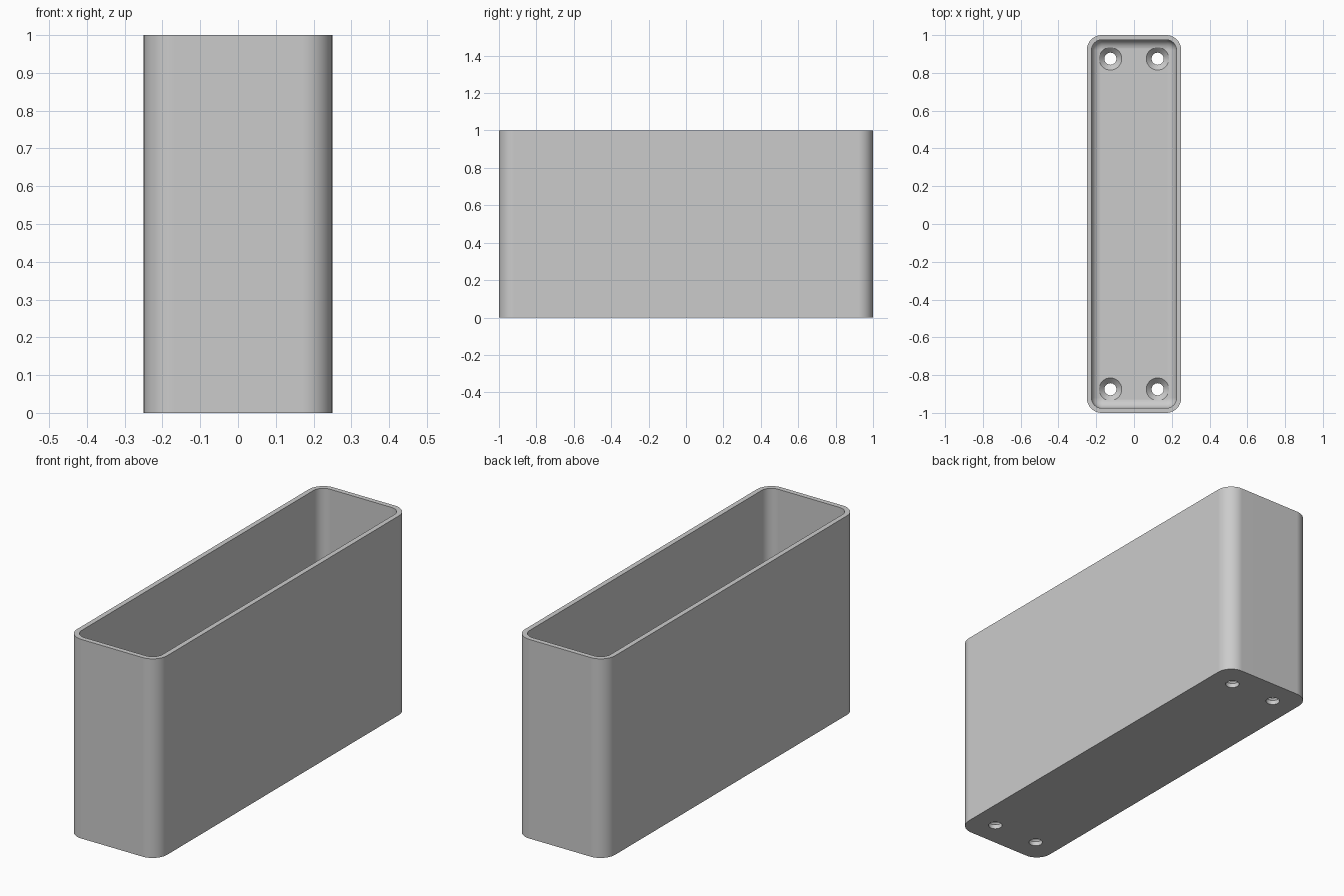
import bpy, bmesh
from math import sin, cos, pi

cube = bpy.data.objects.get("Cube")
if cube:
    bpy.data.objects.remove(cube, do_unlink=True)

grey = bpy.data.materials.new("plain grey")
grey.use_nodes = True
colour = (0.6, 0.6, 0.6, 1)
grey.diffuse_color = colour
grey.node_tree.nodes["Principled BSDF"].inputs["Base Color"].default_value = colour

HALF_X, HALF_Y, HEIGHT, RADIUS = 0.25, 1.0, 1.0, 0.08
WALL, FLOOR, FILLET = 0.025, 0.05, 0.05
STEPS = 10


def make_object(name, bm):
    bmesh.ops.recalc_face_normals(bm, faces=bm.faces)
    mesh = bpy.data.meshes.new(name)
    bm.to_mesh(mesh)
    bm.free()
    mesh.materials.append(grey)
    obj = bpy.data.objects.new(name, mesh)
    bpy.context.collection.objects.link(obj)
    return obj


def loft(bm, rings):
    """Skin a list of point rings and cap both ends."""
    loops = [[bm.verts.new(p) for p in ring] for ring in rings]
    n = len(loops[0])
    for a, b in zip(loops, loops[1:]):
        for i in range(n):
            j = (i + 1) % n
            bm.faces.new((a[i], a[j], b[j], b[i]))
    bm.faces.new(loops[0])
    bm.faces.new(loops[-1])


def rounded_ring(inset, z):
    """Rounded rectangle, inset from the outer wall."""
    r = RADIUS - inset
    points = []
    for corner, (sx, sy) in enumerate([(1, 1), (-1, 1), (-1, -1), (1, -1)]):
        for k in range(STEPS + 1):
            a = (corner + k / STEPS) * pi / 2
            points.append((sx * (HALF_X - RADIUS) + r * cos(a),
                           sy * (HALF_Y - RADIUS) + r * sin(a), z))
    return points


def circle_ring(cx, cy, r, z, n=32):
    return [(cx + r * cos(2 * pi * i / n), cy + r * sin(2 * pi * i / n), z)
            for i in range(n)]


# Open box: outer wall, rim, inner wall, filleted floor
rings = [rounded_ring(0, 0), rounded_ring(0, HEIGHT), rounded_ring(WALL, HEIGHT)]
for k in range(STEPS + 1):
    a = k / STEPS * pi / 2
    rings.append(rounded_ring(WALL + FILLET * (1 - cos(a)),
                              FLOOR + FILLET * (1 - sin(a))))
bm = bmesh.new()
loft(bm, rings)
box = make_object("open_box", bm)

# Countersunk screw holes in the four floor corners
bm = bmesh.new()
for sx in (-1, 1):
    for sy in (-1, 1):
        x, y = sx * 0.125, sy * 0.875
        loft(bm, [circle_ring(x, y, r, z) for r, z in
                  ((0.032, -0.05), (0.032, 0.022), (0.06, FLOOR), (0.06, 0.15))])
cutter = make_object("screw_hole_cutter", bm)
cutter.hide_render = True

cut = box.modifiers.new("screw holes", 'BOOLEAN')
cut.operation = 'DIFFERENCE'
cut.solver = 'EXACT'
cut.object = cutter
bpy.ops.object.select_all(action='DESELECT')
bpy.context.view_layer.objects.active = box
box.select_set(True)
bpy.ops.object.modifier_apply(modifier=cut.name)
bpy.data.objects.remove(cutter, do_unlink=True)

# Smooth rounded surfaces, crisp rim and hole edges
bpy.ops.object.shade_smooth_by_angle(angle=pi / 6)
weighted = box.modifiers.new("weighted normals", 'WEIGHTED_NORMAL')
weighted.keep_sharp = True
